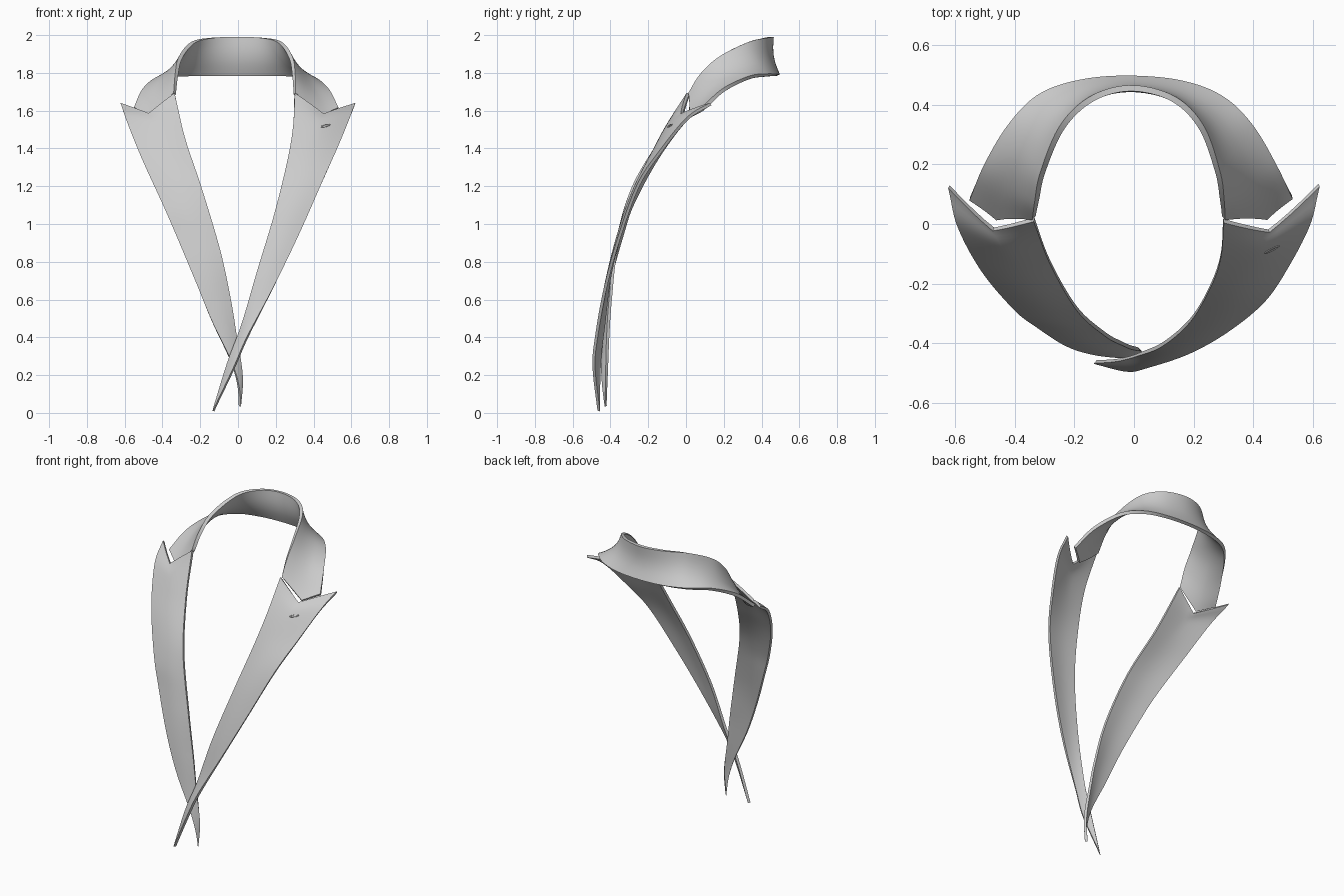
import bpy, bmesh, math
from mathutils import Vector, Matrix

old = bpy.data.objects.get("Cube")
if old:
    bpy.data.objects.remove(old, do_unlink=True)

cloth = bpy.data.materials.new("grey_cloth")
cloth.use_nodes = True
cloth.diffuse_color = (0.6, 0.6, 0.6, 1)
cloth.node_tree.nodes["Principled BSDF"].inputs["Base Color"].default_value = (0.6, 0.6, 0.6, 1)


def smooth_path(points, count):
    """Catmull-Rom curve through the points, resampled evenly by length."""
    p = [Vector(q) for q in points]
    p = [2 * p[0] - p[1]] + p + [2 * p[-1] - p[-2]]
    dense = []
    for a, b, c, d in zip(p, p[1:], p[2:], p[3:]):
        for k in range(24):
            t = k / 24
            dense.append(0.5 * (2 * b + (c - a) * t + (2 * a - 5 * b + 4 * c - d) * t * t
                                + (3 * b - a - 3 * c + d) * t ** 3))
    dense.append(p[-2])
    lengths = [0.0]
    for a, b in zip(dense, dense[1:]):
        lengths.append(lengths[-1] + (b - a).length)
    result, j = [], 0
    for i in range(count):
        target = lengths[-1] * i / (count - 1)
        while j < len(dense) - 2 and lengths[j + 1] < target:
            j += 1
        span = lengths[j + 1] - lengths[j]
        result.append(dense[j].lerp(dense[j + 1], min(1, (target - lengths[j]) / span)))
    return result


def finish(obj):
    obj.data.materials.append(cloth)
    bpy.ops.object.select_all(action="DESELECT")
    obj.select_set(True)
    bpy.context.view_layer.objects.active = obj
    for mod in list(obj.modifiers):
        bpy.ops.object.modifier_apply(modifier=mod.name)
    bpy.ops.object.shade_smooth_by_angle(angle=math.radians(50))


def cloth_band(name, inner, outer, notches, bulge, thickness, rows=72, columns=10):
    """Loft between two edges; each notch is (end row, u, corner point, fade)."""
    a, b = smooth_path(inner, rows), smooth_path(outer, rows)
    split = notches[0][1]
    half = columns // 2
    us = [split * i / half for i in range(half)]
    us += [split + (1 - split) * i / half for i in range(half + 1)]
    bm = bmesh.new()
    grid = []
    for r in range(rows):
        along = (a[min(r + 1, rows - 1)] - a[max(r - 1, 0)]).normalized()
        across = b[r] - a[r]
        normal = along.cross(across)
        line = []
        for u in us:
            p = a[r].lerp(b[r], u) + normal * bulge * math.sin(math.pi * u)
            for end, at, corner, fade in notches:
                dip = Vector(corner) - a[end].lerp(b[end], at)
                peak = u / at if u < at else (1 - u) / (1 - at)
                distance = abs(r - (end % rows)) / (rows - 1)
                p += dip * peak * max(0, 1 - distance / fade) ** 2
            line.append(bm.verts.new(p))
        grid.append(line)
    for top, low in zip(grid, grid[1:]):
        for k in range(len(us) - 1):
            bm.faces.new((top[k], top[k + 1], low[k + 1], low[k]))
    bmesh.ops.remove_doubles(bm, verts=bm.verts, dist=0.0005)
    mesh = bpy.data.meshes.new(name)
    bm.to_mesh(mesh)
    bm.free()
    obj = bpy.data.objects.new(name, mesh)
    bpy.context.collection.objects.link(obj)
    solid = obj.modifiers.new("thickness", "SOLIDIFY")
    solid.thickness, solid.offset = thickness, 0
    finish(obj)
    return obj


# Left lapel, crossing over in front
cloth_band(
    "left_lapel",
    [(.3, .01, 1.69), (.29, -.11, 1.5), (.255, -.21, 1.3), (.19, -.32, 1.04), (.1, -.4, .74),
     (.02, -.435, .46), (-.05, -.455, .27), (-.13, -.462, .01)],
    [(.62, .13, 1.635), (.59, .01, 1.56), (.52, -.13, 1.39), (.44, -.25, 1.21), (.32, -.35, .94),
     (.19, -.425, .67), (.05, -.475, .4), (-.02, -.488, .24), (-.13, -.462, .01)],
    [(0, .46, (.445, -.01, 1.57), .22)], .05, .016)

# Right lapel, tucked behind
cloth_band(
    "right_lapel",
    [(-.335, .015, 1.69), (-.28, -.13, 1.45), (-.19, -.285, 1.18), (-.095, -.37, .86),
     (-.04, -.4, .6), (-.01, -.413, .41), (.02, -.42, .2), (.01, -.425, .035)],
    [(-.62, .125, 1.635), (-.59, 0, 1.55), (-.51, -.15, 1.35), (-.4, -.28, 1.11), (-.33, -.335, .95),
     (-.23, -.4, .71), (-.14, -.43, .49), (-.04, -.442, .28), (0, -.438, .15), (.01, -.425, .035)],
    [(0, .46, (-.465, -.005, 1.575), .22)], -.05, .016)

# Collar, running round the neck from right to left
cloth_band(
    "collar",
    [(-.335, .02, 1.69), (-.325, .08, 1.79), (-.305, .175, 1.88), (-.24, .325, 1.96),
     (-.14, .42, 1.985), (-.01, .455, 1.99), (.13, .42, 1.985), (.225, .325, 1.96),
     (.28, .175, 1.88), (.295, .08, 1.79), (.3, .02, 1.69)],
    [(-.55, .085, 1.61), (-.5, .2, 1.71), (-.415, .335, 1.775), (-.315, .43, 1.788),
     (-.18, .475, 1.788), (-.02, .488, 1.788), (.155, .473, 1.788), (.29, .425, 1.788),
     (.39, .335, 1.775), (.475, .2, 1.71), (.53, .09, 1.61)],
    [(0, .58, (-.465, .005, 1.582), .2), (-1, .58, (.45, .005, 1.582), .2)], -.08, .02)

# Buttonhole: a thin stitched ring lying on the left lapel
lapel = bpy.data.objects["left_lapel"]
hit, spot, normal, _ = lapel.ray_cast(Vector((.463, -1, 1.52)), Vector((0, 1, 0)))
bpy.ops.mesh.primitive_torus_add(major_radius=.01, minor_radius=.0025,
                                 major_segments=20, minor_segments=6)
hole = bpy.context.object
hole.name = "buttonhole"
length_dir = Vector((.055, .025, .015))
length_dir = (length_dir - normal * length_dir.dot(normal)).normalized()
frame = Matrix((length_dir, normal.cross(length_dir), normal)).transposed().to_4x4()
hole.matrix_world = Matrix.Translation(spot) @ frame @ Matrix.Diagonal((2.4, .6, 1, 1))
finish(hole)
